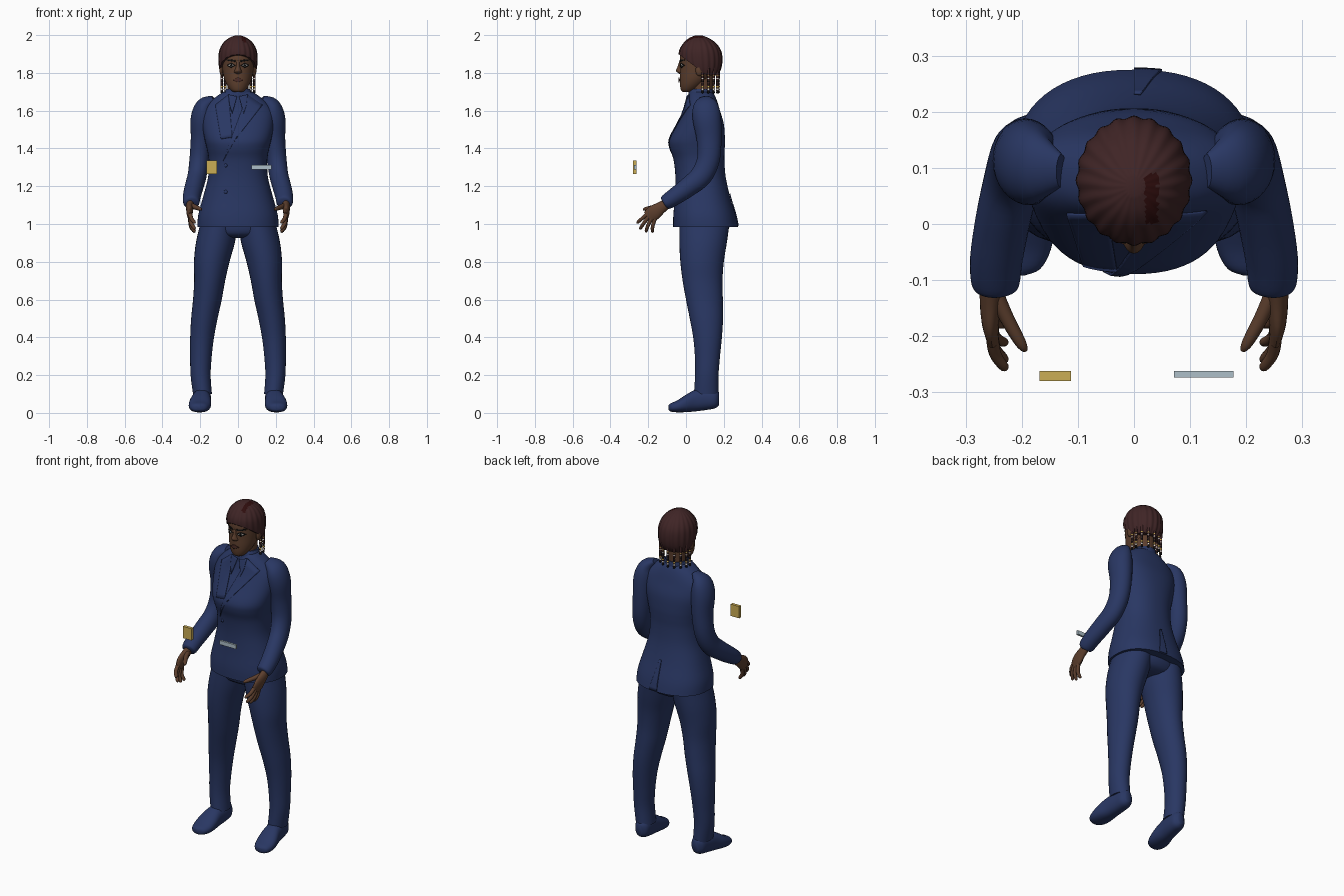
import bpy, bmesh, math
from mathutils import Vector
from mathutils.bvhtree import BVHTree

if "Cube" in bpy.data.objects:
    bpy.data.objects.remove(bpy.data.objects["Cube"])

def mat(name, r, g, b):
    m = bpy.data.materials.new(name)
    m.diffuse_color = (r, g, b, 1)
    m.use_nodes = True
    m.node_tree.nodes["Principled BSDF"].inputs["Base Color"].default_value = m.diffuse_color
    return m

NAVY = mat("navy cloth", .022, .038, .125)
SKIN = mat("brown skin", .11, .05, .027)
HAIR = mat("dark brown hair", .05, .018, .019)
RED = mat("dark red hair", .028, .004, .004)
GOLD = mat("gold", .6, .42, .09)
STEEL = mat("pale blue grey", .42, .52, .58)
BLACK = mat("black", .006, .006, .006)
WHITE = mat("white", .75, .72, .68)
LIP = mat("dark lips", .07, .025, .02)

def finish(name, bm, m):
    bmesh.ops.recalc_face_normals(bm, faces=bm.faces)
    me = bpy.data.meshes.new(name)
    bm.to_mesh(me)
    bm.free()
    me.materials.append(m)
    ob = bpy.data.objects.new(name, me)
    bpy.context.collection.objects.link(ob)
    return ob

def spline(st, k):
    """Catmull-Rom resampling of stations."""
    out = []
    for i in range(len(st) - 1):
        a, b, c, d = st[max(i - 1, 0)], st[i], st[i + 1], st[min(i + 2, len(st) - 1)]
        for j in range(k):
            t = j / k
            out.append([.5 * (2 * q + (r - p) * t + (2 * p - 5 * q + 4 * r - s) * t * t
                              + (3 * q - p - 3 * r + s) * t ** 3) for p, q, r, s in zip(a, b, c, d)])
    return out + [list(st[-1])]

def loft(name, st, m, n=32, k=4, axis=None, p=2, s=1, ripple=0, cut=None):
    """Stations (x, y, z, ru, rv); axis z/y keeps the rings flat, None follows the path."""
    st = spline(st, k)
    P = [Vector(q[:3]) for q in st]
    bm = bmesh.new()
    rings = []
    for i, q in enumerate(st):
        u, v = Vector((1, 0, 0)), Vector((0, 1, 0)) if axis == 'z' else Vector((0, 0, 1))
        if axis is None:
            t = (P[min(i + 1, len(P) - 1)] - P[max(i - 1, 0)]).normalized()
            u = (u - t * u.dot(t)).normalized()
            v = t.cross(u)
        ring = []
        for j in range(n):
            a = 2 * math.pi * j / n
            c, d = math.cos(a), math.sin(a)
            f = 1 + ripple * math.cos(a * 20)
            c, d = (math.copysign(abs(w) ** (2 / p), w) * f for w in (c, d))
            w = P[i] + u * c * q[3] + v * d * q[4]
            ring.append(bm.verts.new((w.x * s, w.y, w.z)))
        rings.append(ring)
    for a, b in zip(rings, rings[1:]):
        for j in range(n):
            bm.faces.new((a[j], a[(j + 1) % n], b[(j + 1) % n], b[j]))
    bm.faces.new(rings[0])
    bm.faces.new(rings[-1])
    if cut:
        r = bmesh.ops.bisect_plane(bm, geom=bm.verts[:] + bm.edges[:] + bm.faces[:],
                                   plane_co=cut[0], plane_no=cut[1], clear_inner=True)
        bmesh.ops.holes_fill(bm, edges=[e for e in bm.edges if e.is_boundary], sides=0)
    return finish(name, bm, m)

def stack(name, rows, m, **kw):
    """Rows (z, centre x, half width, front y, back y)."""
    return loft(name, [(cx, (f + b) / 2, z, rx, (b - f) / 2) for z, cx, rx, f, b in rows], m, axis='z', **kw)

def tree(ob):
    me = ob.data
    return BVHTree.FromPolygons([v.co for v in me.vertices], [tuple(q.vertices) for q in me.polygons])

def patch(name, bvh, quad, m, off=.004, d=1, n=10):
    """Thin plate laid on a surface; quad is four (x, z) corners."""
    bm = bmesh.new()
    g = []
    A, B, C, D = (Vector(q) for q in quad)
    for i in range(n + 1):
        for j in range(n + 1):
            q = A.lerp(B, i / n).lerp(D.lerp(C, i / n), j / n)
            hit = bvh.ray_cast(Vector((q.x, -d, q.y)), Vector((0, d, 0)))[0]
            g.append(bm.verts.new((q.x, (hit.y if hit else 0) - d * off, q.y)))
    for i in range(n):
        for j in range(n):
            a = i * (n + 1) + j
            bm.faces.new((g[a], g[a + 1], g[a + n + 2], g[a + n + 1]))
    ob = finish(name, bm, m)
    so = ob.modifiers.new("thickness", 'SOLIDIFY')
    so.thickness, so.offset = .004, 0
    return ob

def ball(name, c, r, m, seg=12):
    bm = bmesh.new()
    bmesh.ops.create_uvsphere(bm, u_segments=seg, v_segments=seg // 2 + 1, radius=1)
    for v in bm.verts:
        v.co = Vector((v.co.x * r[0], v.co.y * r[1], v.co.z * r[2])) + Vector(c)
    return finish(name, bm, m)

def box(name, lo, hi, m):
    bm = bmesh.new()
    bmesh.ops.create_cube(bm, size=1)
    for v in bm.verts:
        v.co = [a if q < 0 else b for q, a, b in zip(v.co, lo, hi)]
    return finish(name, bm, m)

# Jacket body, pelvis, neck and collar
jacket = stack("jacket", [(.985, 0, .215, -.068, .275), (1.05, 0, .21, -.067, .262), (1.15, 0, .183, -.058, .232),
    (1.25, 0, .158, -.056, .21), (1.34, 0, .155, -.066, .203), (1.4, 0, .165, -.085, .205),
    (1.45, 0, .177, -.086, .206), (1.53, 0, .19, -.045, .2), (1.6, 0, .185, -.01, .18),
    (1.65, 0, .145, .005, .165), (1.685, 0, .1, .015, .15), (1.70, 0, .075, .025, .135)], NAVY, n=64, p=2.3)
stack("trouser_seat", [(.925, 0, .09, .03, .17), (.945, 0, .18, -.02, .21), (1.0, 0, .2, -.035, .23),
    (1.1, 0, .17, -.03, .2)], NAVY)
stack("neck", [(1.62, 0, .065, .025, .145), (1.69, 0, .057, .03, .14), (1.8, 0, .056, .03, .145)], SKIN)
stack("shirt_collar", [(1.66, 0, .085, .01, .15), (1.7, 0, .07, .015, .148), (1.715, 0, .064, .028, .146)], NAVY)

# Lapels, collar points, buttons, back vent
jb = tree(jacket)
patch("lapel_over", jb, [(.05, 1.685), (.13, 1.63), (-.02, 1.44), (-.08, 1.33)], NAVY)
patch("lapel_under", jb, [(-.05, 1.685), (-.12, 1.63), (-.09, 1.45), (-.03, 1.46)], NAVY, .003)
patch("back_vent", jb, [(0, 1.16), (.012, 1.16), (.05, .99), (0, .99)], NAVY, .003, -1)
for s in (-1, 1):
    patch("collar_point", jb, [(s * .005, 1.675), (s * .05, 1.685), (s * .045, 1.63), (s * .03, 1.585)], NAVY, .007)
for z in (1.17, 1.31):
    y = jb.ray_cast(Vector((-.065, -1, z)), Vector((0, 1, 0)))[0].y
    ball("button", (-.065, y, z), (.01, .005, .01), NAVY)

# Head
head = stack("head", [(1.698, 0, .02, -.015, .03), (1.708, 0, .038, -.026, .05), (1.735, 0, .058, -.032, .09),
    (1.77, 0, .073, -.033, .13), (1.81, 0, .081, -.032, .155), (1.85, 0, .086, -.032, .17),
    (1.89, 0, .086, -.031, .17), (1.94, 0, .072, -.012, .15), (1.97, 0, .04, .02, .11)], SKIN, n=48)
stack("nose", [(1.795, 0, .01, -.036, 0), (1.803, 0, .021, -.046, 0), (1.813, 0, .018, -.053, 0),
    (1.835, 0, .011, -.044, 0), (1.865, 0, .01, -.034, 0)], SKIN, n=16)
hb = tree(head)
for s in (-1, 1):
    for nm, rx, rz, m, o in (("eye_outline", .023, .013, BLACK, .001), ("eye_white", .016, .007, WHITE, .003),
                             ("iris", .007, .007, BLACK, .005)):
        patch(nm, hb, [(s * .036 - rx, 1.84), (s * .036, 1.84 - rz), (s * .036 + rx, 1.84), (s * .036, 1.84 + rz)],
              m, o, n=4)
    patch("eyebrow", hb, [(s * .014, 1.858), (s * .06, 1.866), (s * .058, 1.872), (s * .014, 1.868)], BLACK, .002, n=5)
    ball("ear", (s * .086, .07, 1.815), (.012, .02, .032), SKIN)
patch("lips", hb, [(-.028, 1.762), (0, 1.75), (.028, 1.762), (0, 1.775)], LIP, .004, n=6)

# Cornrow hair, trimmed along a sloping hairline, with a red parting
hair = stack("hair", [(1.785, 0, .085, 0, .165), (1.82, 0, .097, -.02, .184), (1.87, 0, .102, -.035, .191),
    (1.92, 0, .097, -.034, .183), (1.96, 0, .076, -.01, .155), (1.985, 0, .046, .018, .118),
    (1.998, 0, .015, .05, .085)], HAIR, n=120, ripple=.02, cut=((0, -.03, 1.892), (0, .75, 1)))
hair.data.materials.append(RED)
for f in hair.data.polygons:
    c = f.center
    if .02 < c.x < .042 and 0 < c.y < .09 and c.z > 1.9:
        f.material_index = 1

# Beaded braids around the nape
for i in range(9):
    a = math.radians(-100 + 25 * i)
    x, y = .088 * math.sin(a), .1 + .072 * math.cos(a)
    loft("braid", [(x, y, 1.83, .008, .008), (x, y, 1.70, .005, .005)], HAIR, n=8, k=1)
    for j in range(7):
        ball("bead", (x, y, 1.785 - j * .0145), (.0075, .0075, .007), (GOLD, WHITE, BLACK, BLACK)[j % 4 if j else 0], 8)

for s, side in ((1, "right"), (-1, "left")):
    # Sleeve
    loft(side + "_sleeve", [(-.13, .095, 1.665, .015, .03), (-.175, .102, 1.628, .045, .065),
        (-.19, .11, 1.56, .06, .075), (-.195, .122, 1.45, .055, .066), (-.205, .118, 1.34, .052, .06),
        (-.217, .08, 1.255, .05, .058), (-.233, .01, 1.195, .049, .052), (-.245, -.06, 1.145, .047, .046),
        (-.247, -.105, 1.115, .043, .04), (-.247, -.116, 1.108, .034, .03)], NAVY, s=s)
    # Hand
    loft(side + "_palm", [(-.252, -.09, 1.115, .021, .025), (-.255, -.13, 1.088, .02, .031),
        (-.256, -.17, 1.06, .016, .04), (-.252, -.2, 1.036, .011, .034)], SKIN, n=20, s=s)
    for by, bz, ty, tz in ((-.2, 1.058, -.26, 1.005), (-.198, 1.042, -.245, .972),
                           (-.19, 1.026, -.213, .957), (-.175, 1.018, -.178, .955)):
        loft(side + "_finger", [(-.254, by + .01, bz + .01, .011, .011), (-.248, (by + ty) / 2, (bz + tz) / 2, .011, .01),
            (-.232, ty * .9 + by * .1, tz * .9 + bz * .1, .009, .008), (-.228, ty, tz, .003, .003)], SKIN, n=10, s=s)
    loft(side + "_thumb", [(-.25, -.115, 1.1, .014, .016), (-.228, -.165, 1.09, .013, .013),
        (-.202, -.212, 1.08, .01, .01), (-.193, -.226, 1.075, .004, .004)], SKIN, n=12, s=s)
    # Trouser leg
    stack(side + "_trouser_leg", [(.1, -.188, .05, .042, .172), (.2, -.198, .053, .048, .172),
        (.3, -.196, .057, .047, .18), (.4, -.19, .063, .038, .19), (.5, -.178, .07, .02, .196),
        (.6, -.162, .076, .0, .195), (.7, -.15, .082, -.018, .193), (.8, -.139, .094, -.03, .2),
        (.9, -.12, .103, -.035, .216), (1.0, -.1, .1, -.035, .23)], NAVY, s=s)
    # Shoe, sections from toe to heel
    loft(side + "_shoe", [(-.208, -.092, .028, .012, .012), (-.207, -.08, .029, .04, .022), (-.204, -.045, .035, .056, .032),
        (-.2, .0, .05, .058, .046), (-.194, .05, .065, .05, .057), (-.188, .11, .072, .046, .056),
        (-.186, .155, .075, .04, .05), (-.186, .176, .075, .018, .032)], NAVY, axis='y', p=2.3, s=s)

# Floating plates in front
box("gold_plate", (-.168, -.28, 1.265), (-.112, -.262, 1.335), GOLD)
box("pale_bar", (.071, -.274, 1.288), (.177, -.262, 1.312), STEEL)

bpy.ops.object.select_all(action='SELECT')
bpy.context.view_layer.objects.active = jacket
bpy.ops.object.shade_smooth_by_angle(angle=math.radians(45))
